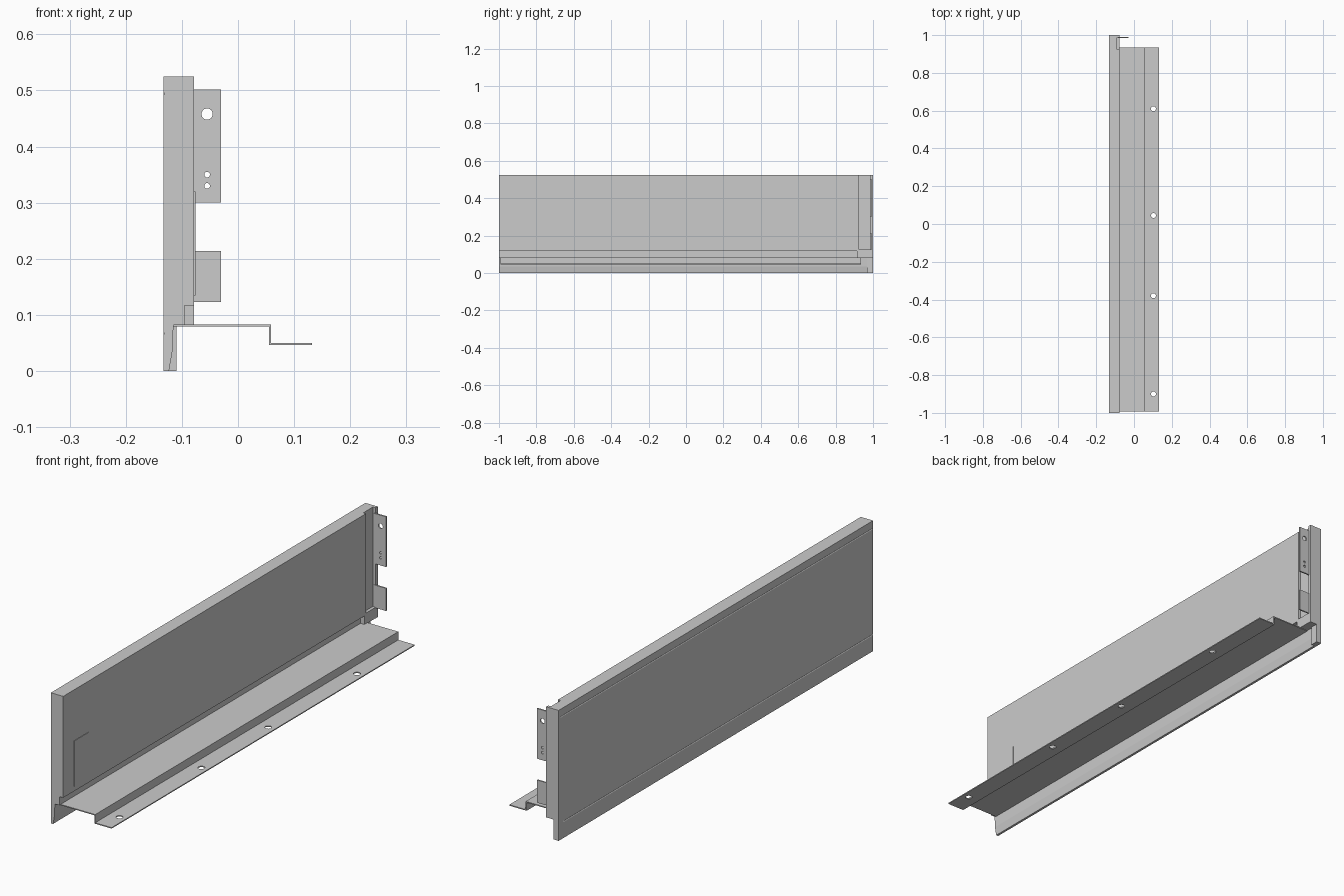
import bpy, bmesh, math
from mathutils import Matrix

if "Cube" in bpy.data.objects:
    bpy.data.objects.remove(bpy.data.objects["Cube"])


def extrude_y(name, profile, y0, y1):
    """Closed x-z profile swept straight along y."""
    bm = bmesh.new()
    face = bm.faces.new([bm.verts.new((x, y0, z)) for x, z in profile])
    new = bmesh.ops.extrude_face_region(bm, geom=[face])["geom"]
    bmesh.ops.translate(bm, vec=(0, y1 - y0, 0),
                        verts=[v for v in new if isinstance(v, bmesh.types.BMVert)])
    bmesh.ops.recalc_face_normals(bm, faces=bm.faces)
    mesh = bpy.data.meshes.new(name)
    bm.to_mesh(mesh)
    bm.free()
    obj = bpy.data.objects.new(name, mesh)
    bpy.context.collection.objects.link(obj)
    return obj


def box(name, x0, x1, y0, y1, z0, z1):
    return extrude_y(name, [(x0, z0), (x1, z0), (x1, z1), (x0, z1)], y0, y1)


def drill(obj, holes, radius, axis):
    """Cut round through-holes along the given axis."""
    rot = Matrix.Rotation(math.pi / 2, 4, 'X') if axis == 'Y' else Matrix()
    bm = bmesh.new()
    for p in holes:
        bmesh.ops.create_cone(bm, cap_ends=True, segments=24, radius1=radius,
                              radius2=radius, depth=0.04,
                              matrix=Matrix.Translation(p) @ rot)
    mesh = bpy.data.meshes.new("hole_cutter")
    bm.to_mesh(mesh)
    bm.free()
    cutter = bpy.data.objects.new("hole_cutter", mesh)
    cutter.hide_render = True
    bpy.context.collection.objects.link(cutter)
    mod = obj.modifiers.new("holes", 'BOOLEAN')
    mod.operation, mod.solver, mod.object = 'DIFFERENCE', 'EXACT', cutter
    bpy.context.view_layer.objects.active = obj
    bpy.ops.object.modifier_apply(modifier=mod.name)
    bpy.data.objects.remove(cutter)


def wall_profile(inner):
    """Side wall section: tapered lip, undercut, and two grooves on the outer face."""
    out, g = -0.133, 0.002
    right = [(out, 0), (-0.123, 0), (-0.117, 0.035), (-0.115, 0.082),
             (-0.095, 0.082), (-0.095, 0.117), (inner, 0.117), (inner, 0.525)]
    left = [(out, 0.525)]
    for z in (0.494, 0.067):
        left += [(out, z + 0.003), (out + g, z), (out, z - 0.003)]
    return right + left


# Hollow-looking side wall, with a narrower stretch near the back
extrude_y("side_wall", wall_profile(-0.078), -1.0, 0.925)
extrude_y("side_wall_back", wall_profile(-0.09), 0.925, 0.987)

# End plate and the foot and corner block beneath it
box("end_plate", -0.133, -0.078, 0.987, 1.0, 0.08, 0.525)
box("end_foot", -0.133, -0.11, 0.968, 1.0, 0.0, 0.081)
box("corner_block", -0.12, -0.078, 0.915, 0.987, 0.081, 0.125)

# Raised plate on the inner face near the front
box("inner_plate", -0.08, -0.076, -0.93, -0.84, 0.135, 0.32)

# Stepped bottom flange with screw holes
t = 0.004
flange = extrude_y("bottom_flange", [
    (-0.116, 0.083), (0.059, 0.083), (0.059, 0.046 + t), (0.132, 0.046 + t),
    (0.132, 0.046), (0.059 - t, 0.046), (0.059 - t, 0.083 - t),
    (-0.116, 0.083 - t)], -0.992, 0.935)
drill(flange, [(0.103, y, 0.048) for y in (0.61, 0.045, -0.38, -0.9)], 0.013, 'Z')

# Two rear mounting tabs
upper_tab = box("upper_tab", -0.085, -0.03, 0.985, 0.991, 0.30, 0.502)
box("lower_tab", -0.085, -0.03, 0.985, 0.991, 0.123, 0.214)
drill(upper_tab, [(-0.055, 0.988, 0.458)], 0.010, 'Y')
drill(upper_tab, [(-0.055, 0.988, z) for z in (0.33, 0.35)], 0.005, 'Y')
